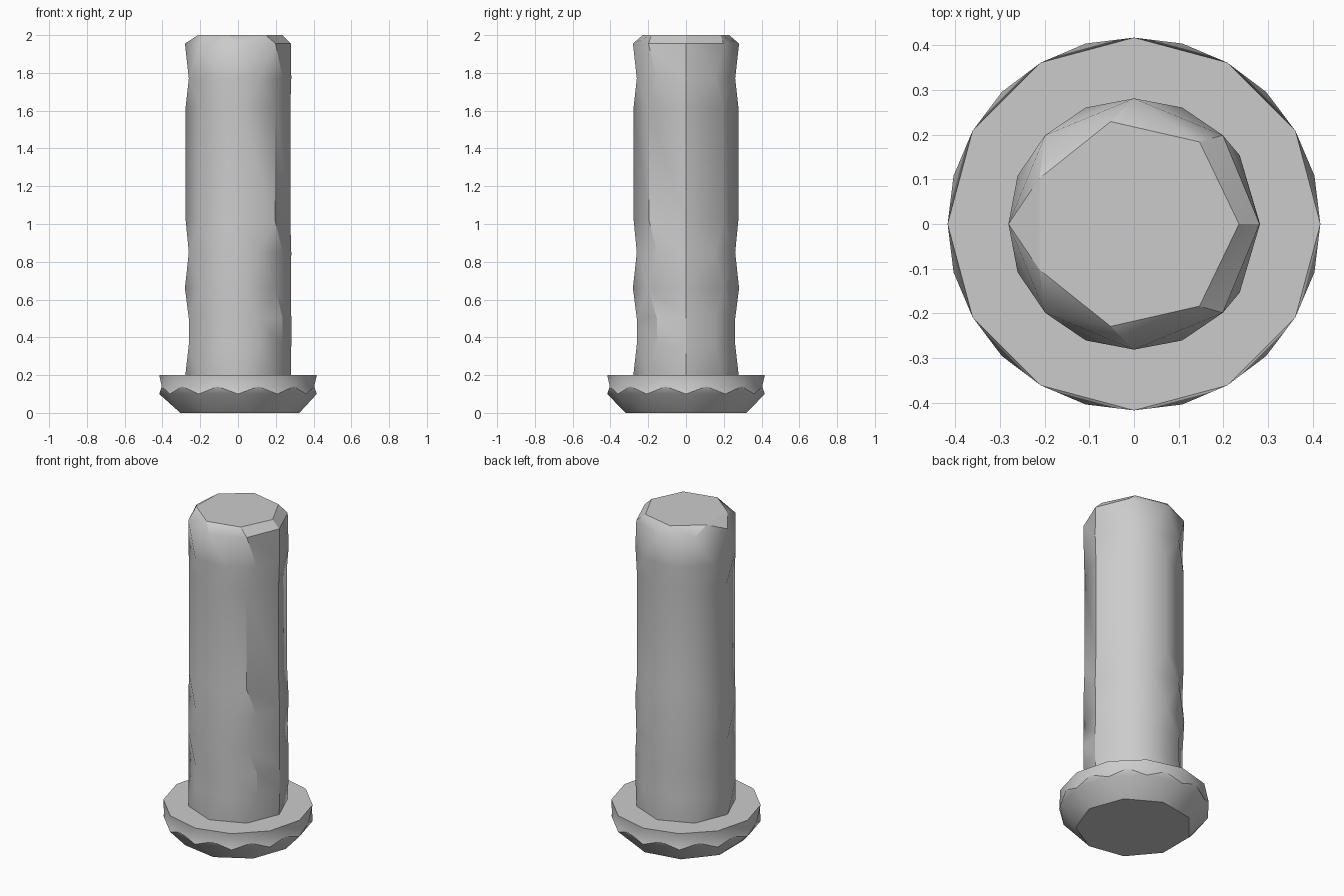
import bpy, bmesh
from math import radians, cos, sin, tau

cube = bpy.data.objects.get("Cube")
if cube:
    bpy.data.objects.remove(cube, do_unlink=True)

stone = bpy.data.materials.new("grey_stone")
stone.use_nodes = True
grey = (0.6, 0.6, 0.6, 1)
stone.diffuse_color = grey
stone.node_tree.nodes["Principled BSDF"].inputs["Base Color"].default_value = grey


def regular(count, start=0):
    return [radians(start) + tau * i / count for i in range(count)]


def stitch(bm, low, high):
    """Triangulate between two rings of (angle, vert), walking by angle."""
    a = low + [(low[0][0] + tau, low[0][1])]
    b = high + [(high[0][0] + tau, high[0][1])]
    i = j = 0
    while i < len(low) or j < len(high):
        step_low = j == len(high) or (i < len(low) and a[i + 1][0] <= b[j + 1][0] + 1e-5)
        if step_low:
            bm.faces.new((a[i][1], a[i + 1][1], b[j][1]))
            i += 1
        else:
            bm.faces.new((a[i][1], b[j + 1][1], b[j][1]))
            j += 1


def faceted(name, layers):
    """Build a closed body from (height, radius, angles) rings."""
    bm = bmesh.new()
    rings = [[(t, bm.verts.new((r * cos(t), r * sin(t), z))) for t in angles]
             for z, r, angles in layers]
    for low, high in zip(rings, rings[1:]):
        stitch(bm, low, high)
    bm.faces.new([v for t, v in reversed(rings[0])])
    bm.faces.new([v for t, v in rings[-1]])
    bmesh.ops.recalc_face_normals(bm, faces=bm.faces)
    # Merge the flat triangle pairs back into panels
    bmesh.ops.dissolve_limit(bm, angle_limit=radians(0.5), verts=bm.verts, edges=bm.edges)
    mesh = bpy.data.meshes.new(name)
    bm.to_mesh(mesh)
    bm.free()
    mesh.materials.append(stone)
    obj = bpy.data.objects.new(name, mesh)
    bpy.context.collection.objects.link(obj)
    bpy.ops.object.select_all(action='DESELECT')
    obj.select_set(True)
    bpy.context.view_layer.objects.active = obj
    bpy.ops.object.shade_smooth_by_angle(angle=radians(32))
    return obj


# Round foot with a chamfered underside
twelve = regular(12)
faceted("foot", [
    (0.0, 0.325, regular(9)),
    (0.1, 0.417, twelve),
    (0.14, 0.418, regular(12, 15)),
    (0.2, 0.417, twelve),
])

# Rough-hewn shaft: corner rings alternate with turned rings,
# which keep one straight edge on the +x side
corners = regular(8)
turned = [0, radians(33)] + regular(8, 22.5)[1:-1] + [radians(327)]
faceted("shaft", [
    (0.19, 0.28, corners),
    (0.36, 0.282, turned),
    (0.5, 0.282, turned),
    (0.66, 0.281, corners),
    (0.85, 0.282, turned),
    (1.02, 0.277, corners),
    (1.62, 0.277, corners),
    (1.77, 0.282, turned),
    (1.955, 0.281, corners),
    (2.0, 0.235, regular(7)),
])
